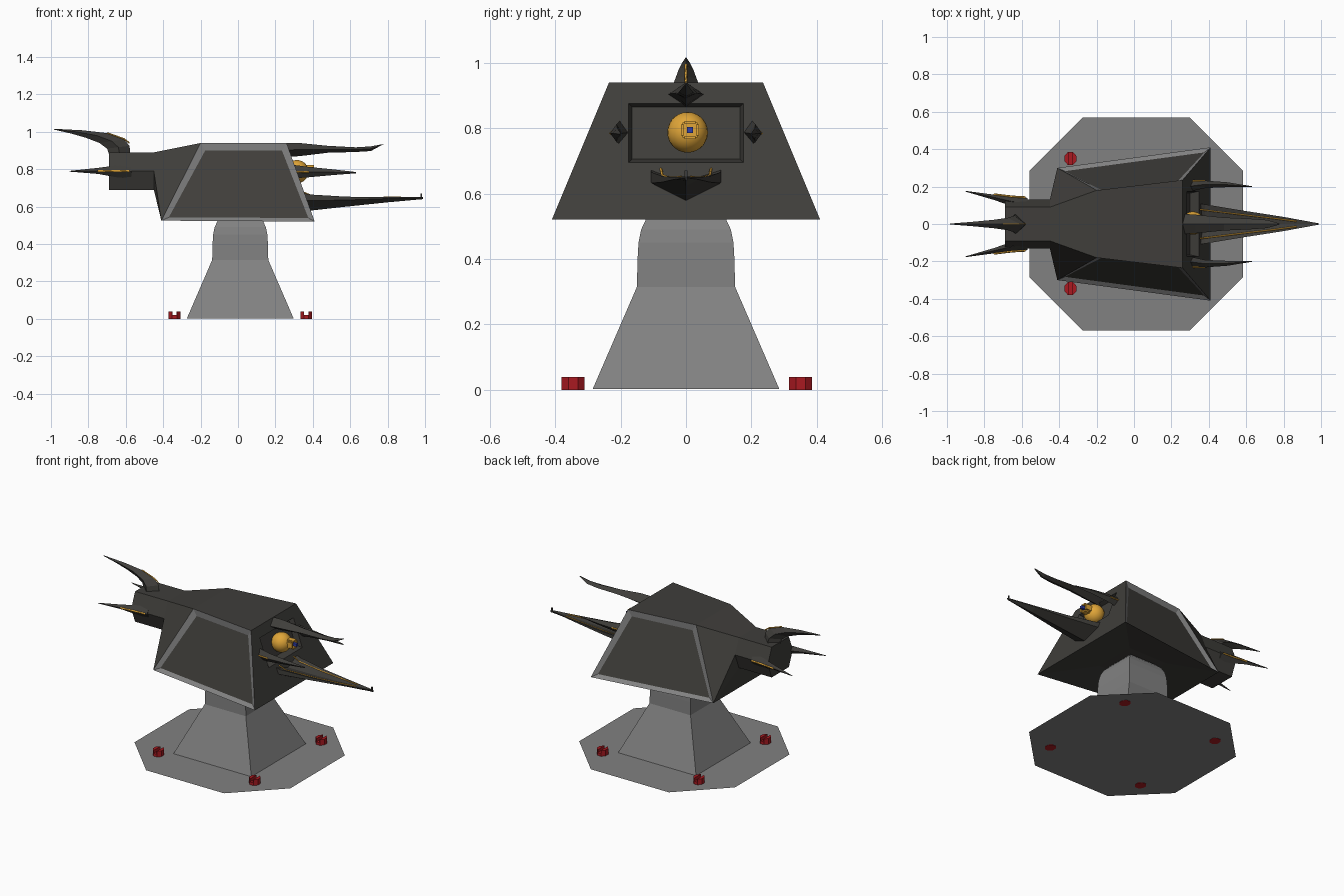
import bpy, bmesh, math
from mathutils import Vector

if "Cube" in bpy.data.objects:
    bpy.data.objects.remove(bpy.data.objects["Cube"])


def material(name, rgb):
    m = bpy.data.materials.new(name)
    m.diffuse_color = (*rgb, 1)
    m.use_nodes = True
    m.node_tree.nodes["Principled BSDF"].inputs["Base Color"].default_value = m.diffuse_color
    return m


DARK = material("dark_metal", (0.05, 0.048, 0.043))
GREY = material("mid_grey", (0.22, 0.22, 0.22))
GOLD = material("gold", (0.75, 0.38, 0.04))
RED = material("red", (0.4, 0.01, 0.015))
BLUE = material("blue", (0.03, 0.05, 0.4))


def finish(bm, name, *mats):
    bmesh.ops.recalc_face_normals(bm, faces=bm.faces)
    me = bpy.data.meshes.new(name)
    bm.to_mesh(me)
    bm.free()
    ob = bpy.data.objects.new(name, me)
    bpy.context.collection.objects.link(ob)
    for m in mats:
        me.materials.append(m)
    return ob


def loft(name, rings, mat):
    """Skin a list of equal-length point rings and cap both ends."""
    bm = bmesh.new()
    vs = [[bm.verts.new(p) for p in r] for r in rings]
    n = len(vs[0])
    for a, b in zip(vs, vs[1:]):
        for i in range(n):
            bm.faces.new((a[i], a[(i + 1) % n], b[(i + 1) % n], b[i]))
    bm.faces.new(vs[0])
    bm.faces.new(vs[-1])
    return finish(bm, name, mat)


def blade(name, stations):
    """Diamond-section blade: each station is upper x,z, lower x,z, centre y, half width."""
    rings = []
    for ux, uz, lx, lz, y, w in stations:
        mx, mz = (ux + lx) / 2, (uz + lz) / 2
        rings.append([(ux, y, uz), (mx, y + w, mz), (lx, y, lz), (mx, y - w, mz)])
    return loft(name, rings, DARK)


def stripe(name, pts, r=0.004):
    cu = bpy.data.curves.new(name, 'CURVE')
    cu.dimensions = '3D'
    cu.bevel_depth = r
    cu.bevel_resolution = 0
    sp = cu.splines.new('POLY')
    sp.points.add(len(pts) - 1)
    for p, co in zip(sp.points, pts):
        p.co = (*co, 1)
    ob = bpy.data.objects.new(name, cu)
    bpy.context.collection.objects.link(ob)
    cu.materials.append(GOLD)


def box(name, c, size, mat):
    bm = bmesh.new()
    bmesh.ops.create_cube(bm, size=1)
    for v in bm.verts:
        v.co = Vector(c) + Vector([a * b for a, b in zip(v.co, size)])
    return finish(bm, name, mat)


CX = 0.012

# Octagonal ground plate
bm = bmesh.new()
half = [(0.285, 0.57), (0.57, 0.285)]
quad = half + [(x, -y) for x, y in reversed(half)]
bm.faces.new([bm.verts.new((CX + x, y, 0.002)) for x, y in
              quad + [(-x, -y) for x, y in quad]])
finish(bm, "ground_plate", GREY)

# Square flared pedestal with rounded head
loft("pedestal", [[(CX + sx * h, sy * h, z) for sx, sy in ((1, 1), (-1, 1), (-1, -1), (1, -1))]
                  for z, h in ((0.003, 0.285), (0.315, 0.15), (0.40, 0.148), (0.45, 0.145),
                               (0.49, 0.137), (0.52, 0.123), (0.545, 0.1), (0.56, 0.07))], GREY)

# Slotted bolts
for i, (bx, by) in enumerate(((-0.34, 0.35), (-0.34, -0.345), (0.365, 0.35), (0.365, -0.345))):
    ring = [(bx + 0.034 * math.cos(a), by + 0.038 * math.sin(a))
            for a in (math.pi / 8 + k * math.pi / 4 for k in range(8))]
    loft(f"bolt_base_{i}", [[(x, y, z) for x, y in ring] for z in (0, 0.02)], RED)
    for s in (-1, 1):
        part = [p for p in ring if (p[0] - bx) * s > 0]
        part.sort(key=lambda p: p[1])
        part = [(bx + s * 0.011, by - 0.035)] + part + [(bx + s * 0.011, by + 0.035)]
        loft(f"bolt_head_{i}_{s}", [[(x, y, z) for x, y in part] for z in (0.02, 0.04)], RED)

# Hull with hexagonal tail neck, recessed front window and underside socket
bm = bmesh.new()


def pair(x, y, z):
    return bm.verts.new((x, y, z)), bm.verts.new((x, -y, z))


def front_x(z):
    return 0.41 - 0.15 * (z - 0.52) / 0.42


tf, tr = pair(0.26, 0.235, 0.94), pair(-0.20, 0.18, 0.94)
bf, br = pair(0.41, 0.41, 0.52), pair(-0.41, 0.30, 0.525)
n1, n2 = [[pair(x, y, z) for y, z in ((0.09, 0.89), (0.13, 0.79), (0.09, 0.69))]
          for x in (-0.45, -0.69)]
wt, wb = [pair(front_x(z), 0.175, z) for z in (0.875, 0.695)]
it, ib = pair(0.255, 0.165, 0.865), pair(0.30, 0.165, 0.705)
sf, sr = pair(CX + 0.14, 0.14, 0.555), pair(CX - 0.14, 0.14, 0.555)


def bridge(a, b):
    return bm.faces.new((a[0], a[1], b[1], b[0]))


for a, b in ((tf, tr), (tr, n1[0]), (n1[0], n2[0]), (n1[2], n2[2]), (n1[2], br), (br, sr),
             (sr, sf), (sf, bf), (bf, wb), (wb, ib), (ib, it), (it, wt), (wt, tf)):
    bridge(a, b)
panels = []
for s in (0, 1):
    panels.append(bm.faces.new((tf[s], tr[s], br[s], bf[s])))
    for f in ((tr, n1[0], n1[1], br), (br, n1[1], n1[2]), (n1[0], n2[0], n2[1], n1[1]),
              (n1[1], n2[1], n2[2], n1[2]), (bf, br, sr, sf), (tf, wt, wb, bf),
              (wt, it, ib, wb)):
        bm.faces.new([p[s] for p in f])
bm.faces.new([p[0] for p in n2] + [p[1] for p in reversed(n2)])
bmesh.ops.recalc_face_normals(bm, faces=bm.faces)
frames = bmesh.ops.inset_individual(bm, faces=panels, thickness=0.045, depth=-0.015)["faces"]
for f in frames:
    f.material_index = 1
finish(bm, "hull", DARK, GREY)

# Gold eye ball with small emitter
bpy.ops.mesh.primitive_uv_sphere_add(segments=24, ring_count=14, radius=0.062,
                                     location=(0.315, 0.005, 0.787))
ball = bpy.context.object
ball.name = "eye_ball"
ball.data.materials.append(GOLD)
bpy.ops.object.shade_smooth_by_angle()
EY, EZ = 0.012, 0.794
box("emitter_block", (0.375, EY, EZ), (0.03, 0.045, 0.045), GOLD)
for s in (-1, 1):
    box(f"emitter_plate_z{s}", (0.385, EY, EZ + s * 0.023), (0.045, 0.034, 0.01), GOLD)
    box(f"emitter_plate_y{s}", (0.385, EY + s * 0.023, EZ), (0.045, 0.01, 0.034), GOLD)
box("emitter_tip", (0.405, EY, EZ), (0.04, 0.018, 0.018), BLUE)

# Upper front prong
blade("upper_prong", [(0.25, 0.94, 0.25, 0.865, 0, 0.055), (0.33, 0.94, 0.33, 0.87, 0, 0.05),
                      (0.48, 0.925, 0.48, 0.888, 0, 0.035), (0.63, 0.917, 0.63, 0.892, 0, 0.028),
                      (0.71, 0.922, 0.71, 0.897, 0, 0.022), (0.78, 0.935, 0.77, 0.93, 0, 0.004)])

# Side prongs and tail side fins
for s, side in ((1, "back"), (-1, "front")):
    blade(f"side_prong_{side}", [
        (0.28, 0.825, 0.28, 0.75, s * 0.20, 0.03), (0.38, 0.812, 0.38, 0.757, s * 0.212, 0.02),
        (0.50, 0.80, 0.50, 0.768, s * 0.21, 0.013), (0.63, 0.785, 0.63, 0.778, s * 0.20, 0.002)])
    blade(f"tail_side_fin_{side}", [
        (-0.57, 0.825, -0.57, 0.75, s * 0.11, 0.03), (-0.65, 0.82, -0.65, 0.757, s * 0.12, 0.025),
        (-0.75, 0.807, -0.75, 0.775, s * 0.143, 0.014),
        (-0.90, 0.791, -0.90, 0.787, s * 0.175, 0.002)])
    stripe(f"tail_stripe_{side}", [(-0.58, s * 0.142, 0.79), (-0.65, s * 0.146, 0.79),
                                   (-0.75, s * 0.158, 0.79)], 0.006)
    stripe(f"prong_stripe_{side}", [(0.30, s * 0.229, 0.787), (0.38, s * 0.231, 0.785)], 0.005)
    # Gold lines along the lower beak
    stripe(f"beak_stripe_{side}", [(0.32, s * 0.08, 0.69), (0.40, s * 0.072, 0.655),
                                   (0.58, s * 0.05, 0.648), (0.75, s * 0.03, 0.648),
                                   (0.87, s * 0.014, 0.651)])

# Curved tail top fin
blade("tail_top_fin", [(-0.575, 0.88, -0.69, 0.88, 0, 0.055), (-0.58, 0.925, -0.70, 0.91, 0, 0.045),
                       (-0.61, 0.96, -0.74, 0.94, 0, 0.033), (-0.70, 0.993, -0.81, 0.967, 0, 0.022),
                       (-0.83, 1.008, -0.89, 0.99, 0, 0.012), (-0.985, 1.016, -0.985, 1.012, 0, 0.002)])
stripe("tail_top_stripe", [(-0.58, 0, 0.94), (-0.61, 0, 0.962), (-0.70, 0, 0.994)])

# Lower scooped beak: V keel, upright sides, dished top
rings = []
for x, w, top, mid, keel, dish in ((0.29, 0.115, 0.69, 0.635, 0.57, 0.65),
                                   (0.38, 0.105, 0.665, 0.632, 0.578, 0.635),
                                   (0.58, 0.072, 0.653, 0.635, 0.60, 0.637),
                                   (0.80, 0.038, 0.65, 0.643, 0.623, 0.645),
                                   (0.99, 0.003, 0.652, 0.648, 0.64, 0.651)):
    rings.append([(x, -w, top), (x, -w, mid), (x, 0, keel), (x, w, mid), (x, w, top), (x, 0, dish)])
loft("lower_beak", rings, DARK)
box("beak_spike", (0.98, 0, 0.655), (0.008, 0.008, 0.03), DARK)
